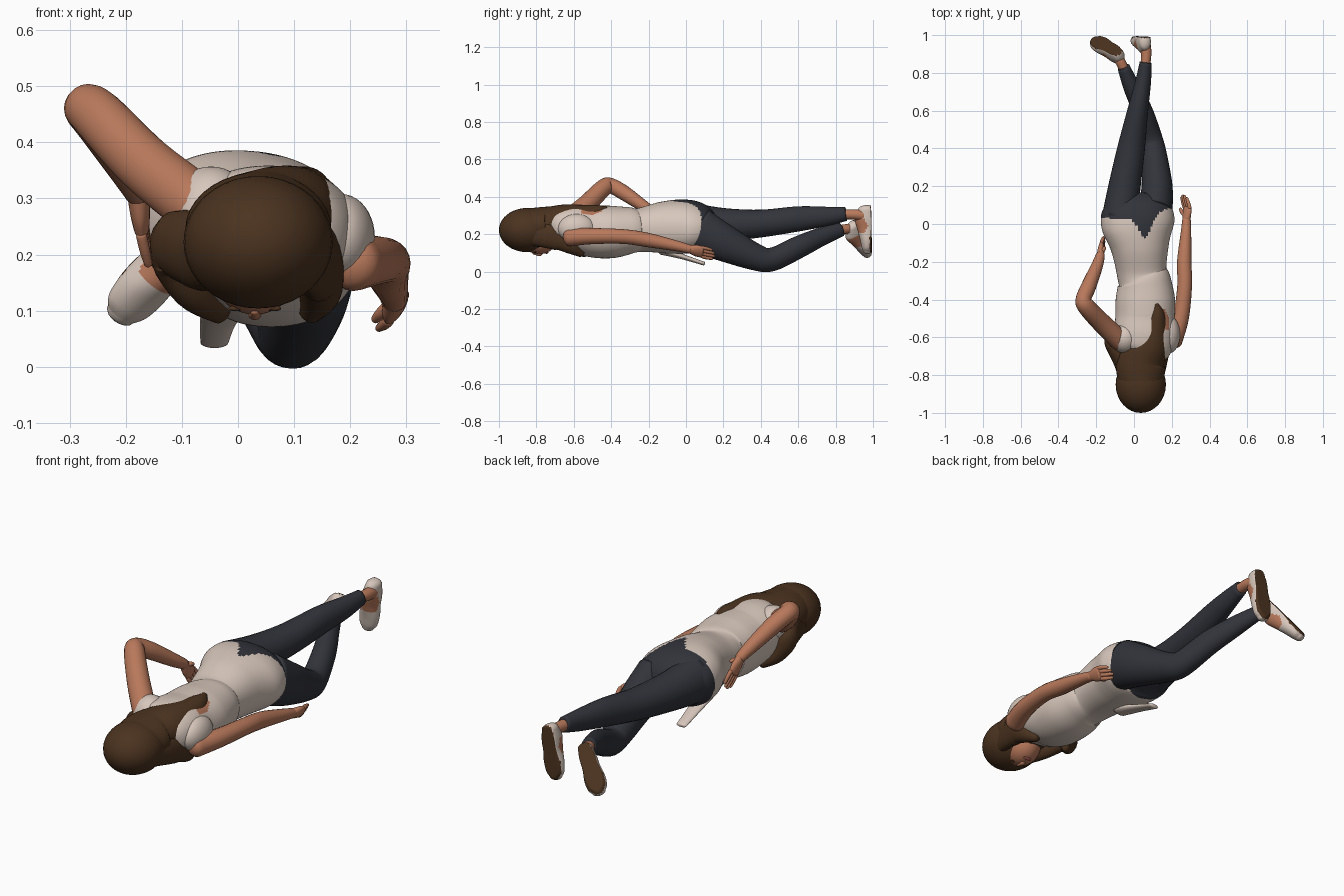
import bpy, bmesh, math
from mathutils import Vector as V

if "Cube" in bpy.data.objects:
    bpy.data.objects.remove(bpy.data.objects["Cube"])


def mat(name, rgb):
    m = bpy.data.materials.new(name)
    m.diffuse_color = (*rgb, 1)
    m.use_nodes = True
    m.node_tree.nodes["Principled BSDF"].inputs["Base Color"].default_value = m.diffuse_color
    return m


SHIRT = mat("cream cloth", (.68, .57, .50))
PANTS = mat("charcoal cloth", (.032, .034, .043))
SKIN = mat("skin", (.48, .19, .105))
HAIR = mat("dark brown", (.070, .033, .014))
LIPS = mat("lip red", (.32, .09, .07))


def finish(bm, name, mats, rule=None):
    bmesh.ops.recalc_face_normals(bm, faces=bm.faces)
    for f in bm.faces:
        f.smooth = True
        if rule:
            f.material_index = rule(f.calc_center_median(), f.normal)
    me = bpy.data.meshes.new(name)
    bm.to_mesh(me)
    bm.free()
    for m in mats:
        me.materials.append(m)
    ob = bpy.data.objects.new(name, me)
    bpy.context.collection.objects.link(ob)
    return ob


def spline(a, b, c, d, t):
    return .5 * (2*b + (c - a)*t + (2*a - 5*b + 4*c - d)*t*t + (3*b - a - 3*c + d)*t**3)


def loft(name, rings, mats, rule=None, up=(0, 0, 1), sides=20, sub=5, cap=.7, shape=None, power=1):
    """Smooth tube with rounded ends; each ring is x, y, z, half width[, half depth]."""
    r = [tuple(k) if len(k) == 5 else (*k, k[3]) for k in rings]
    r = [r[0]] + r + [r[-1]]
    st = []
    for i in range(1, len(r) - 2):
        for s in range(sub):
            st.append([spline(*(r[i+j][k] for j in (-1, 0, 1, 2)), s / sub) for k in range(5)])
    st.append(list(r[-1]))
    pts = [V(s[:3]) for s in st]
    n = len(st)
    tan = [(pts[min(i+1, n-1)] - pts[max(i-1, 0)]).normalized() for i in range(n)]
    allr = [(pts[i], tan[i], st[i][3], st[i][4]) for i in range(n)]
    for end, sg in ((0, -1), (-1, 1)):
        p, t, a, b = allr[end]
        extra = [(p + t*sg*min(a, b)*cap*math.sin(q), t, a*math.cos(q), b*math.cos(q))
                 for q in (.4, .8, 1.15, 1.4)]
        allr = extra[::-1] + allr if end == 0 else allr + extra
    bm = bmesh.new()
    loops = []
    for p, t, a, b in allr:
        side = t.cross(V(up)).normalized()
        top = side.cross(t)
        loop = []
        for k in range(sides):
            c, s = math.cos(k*math.tau/sides), math.sin(k*math.tau/sides)
            c = math.copysign(abs(c)**power, c)
            s = math.copysign(abs(s)**power, s)
            v = p + side*a*c + top*b*s
            loop.append(bm.verts.new(shape(v) if shape else v))
        loops.append(loop)
    for l0, l1 in zip(loops, loops[1:]):
        for k in range(sides):
            bm.faces.new((l0[k], l0[k-1], l1[k-1], l1[k]))
    bm.faces.new(loops[0])
    bm.faces.new(loops[-1])
    return finish(bm, name, mats, rule)


def ball(name, loc, size, m, rot=(0, 0, 0)):
    bm = bmesh.new()
    bmesh.ops.create_uvsphere(bm, u_segments=32, v_segments=20, radius=1)
    bmesh.ops.scale(bm, vec=size, verts=bm.verts)
    ob = finish(bm, name, [m])
    ob.location, ob.rotation_euler = loc, rot
    return ob


# Torso: shirt, seat of the trousers and a bare patch at the back of the neckline
def torso_rule(c, n):
    dip = .12*math.exp(-((c.x - .06)/.045)**2) if c.z > .25 else 0
    if c.y > .03 + .28*max(0, c.x) - dip:
        return 1
    if .13 < c.x < .186 and -.56 < c.y < -.45 and c.z > .27 and c.x < .186 - .5*max(0, c.y + .5):
        return 2
    return 0


def hip_tilt(v):
    """Roll the hips so that the right side sits lower."""
    k = min(1, max(0, (v.y + .25)/.2))
    return V((v.x, v.y, v.z - .07*k*v.x))


loft("torso", [(.045, -.685, .235, .10, .08), (.055, -.655, .24, .145, .108), (.055, -.59, .235, .16, .125),
               (.058, -.5, .215, .157, .138), (.06, -.4, .212, .157, .14), (.055, -.31, .219, .142, .127),
               (.04, -.25, .222, .132, .117), (.03, -.12, .237, .155, .138), (.02, -.01, .242, .192, .144),
               (.02, .07, .235, .187, .13), (.02, .13, .215, .14, .085)],
     [SHIRT, PANTS, SKIN], torso_rule, sides=96, sub=12, power=.92, shape=hip_tilt, cap=.3)
loft("shirt_tail", [(-.02, -.13, .11, .045, .02), (-.035, -.02, .08, .033, .014),
                    (-.042, .095, .043, .025, .010)], [SHIRT])
ball("left_shoulder", (-.048, -.605, .272), (.078, .08, .085), SHIRT)
ball("right_shoulder", (.184, -.585, .23), (.06, .1, .078), SHIRT)

# Trouser legs, one straight and one bent and crossing below
loft("left_leg", [(-.075, .035, .255, .095, .112), (-.05, .2, .25, .085, .09), (-.015, .4, .257, .073, .074),
                  (.02, .6, .282, .055, .067), (.048, .75, .295, .042, .052), (.062, .855, .308, .032, .037)],
     [PANTS], cap=.1, sides=28)
loft("right_leg", [(.112, .07, .22, .092, .12), (.122, .2, .155, .082, .1), (.105, .37, .078, .068, .072),
                   (.088, .46, .065, .06, .063), (.045, .6, .13, .053, .06), (-.01, .72, .185, .045, .05),
                   (-.055, .83, .225, .033, .037)], [PANTS], cap=.1, sides=28)
loft("left_ankle", [(.06, .84, .306, .026), (.065, .9, .305, .027), (.06, .945, .3, .03)], [SKIN])
loft("right_ankle", [(-.05, .815, .22, .026), (-.075, .865, .228, .027), (-.095, .9, .222, .028)], [SKIN])


# Shoes: rounded foot flattened on the sole side, with a bare instep
def foot(name, heel, toe, normal):
    h, d = V(heel), V(toe) - V(heel)
    nrm = (V(normal) - d*V(normal).dot(d)/d.length_squared).normalized()
    prof = [(0, .032, .046), (.2, .038, .066), (.45, .040, .054), (.7, .048, .04), (.9, .044, .031), (1, .03, .024)]

    def flat(v):
        k = (v - h).dot(nrm)
        return v - nrm*max(0, k - .024)

    def rule(c, n):
        k, t = (c - h).dot(nrm), (c - h).dot(d)/d.length_squared
        if k > .013 and n.dot(nrm) > .35:
            return 1
        return 2 if .2 < t < .55 and k < .005 - .1*abs(t - .38) else 0
    loft(name, [(*(h + d*t), a, b) for t, a, b in prof], [SHIRT, HAIR, SKIN], rule,
         up=nrm, shape=flat, sides=48, sub=8)


foot("left_shoe", (.058, .966, .333), (.022, .97, .112), (0, 1, -.05))
foot("right_shoe", (-.08, .892, .245), (-.208, .968, .095), (-.26, .7, .55))


# Arms and hands
def hand(name, wrist, knuckle, tip, across, thumb):
    w, k, t, a = V(wrist), V(knuckle), V(tip), V(across).normalized()
    up = (k - w).cross(a)
    loft(name + "_palm", [(*w, .022, .02), (*w.lerp(k, .55), .034, .018), (*k, .034, .014)], [SKIN], up=up)
    for i in range(4):
        o = a*(i - 1.5)*.018
        e = k.lerp(t, (.85, 1, .97, .8)[i])
        loft(f"{name}_finger_{i+1}", [(*(k + o), .010), (*(k.lerp(e, .5) + o*1.05), .0095), (*(e + o), .007)],
             [SKIN], up=up, sides=10, sub=3)
    loft(name + "_thumb", [(*w.lerp(k, .3), .013), (*w.lerp(V(thumb), .65), .011), (*thumb, .008)],
         [SKIN], up=up, sides=10, sub=3)


loft("left_arm", [(-.07, -.62, .285, .055), (-.165, -.53, .36, .052), (-.25, -.44, .448, .047),
                  (-.268, -.4, .458, .041), (-.24, -.33, .42, .04), (-.195, -.22, .345, .031),
                  (-.178, -.165, .31, .024)], [SKIN])
loft("right_arm", [(.205, -.62, .185, .05), (.247, -.5, .19, .043), (.268, -.33, .187, .039),
                   (.266, -.2, .168, .038), (.275, -.05, .137, .028), (.278, .02, .12, .023)], [SKIN])
hand("left_hand", (-.178, -.165, .31), (-.172, -.12, .25), (-.158, -.085, .19), (0, .8, .6), (-.155, -.125, .3))
hand("right_hand", (.278, .02, .12), (.282, .085, .105), (.262, .15, .09), (.5, 0, .85), (.245, .08, .085))

# Head, face turned to the floor, and neck
ball("face", (.03, -.785, .185), (.083, .1, .092), SKIN)
loft("neck", [(.035, -.77, .2, .055), (.04, -.7, .21, .053), (.04, -.63, .22, .065)], [SKIN])
loft("nose", [(.03, -.815, .1, .008), (.03, -.785, .093, .011, .01), (.03, -.775, .096, .013, .009)],
     [SKIN], sides=12)
ball("lips", (.03, -.745, .102), (.022, .009, .007), LIPS)
for s, side in ((-1, "left"), (1, "right")):
    ball(side + "_eye", (.03 + s*.034, -.808, .104), (.013, .006, .005), HAIR)

# Hair: rounded crown, mass trailing down the back, locks in front of the shoulders
ball("hair_crown", (.036, -.85, .222), (.133, .15, .118), HAIR)
loft("hair_back", [(.036, -.84, .24, .118, .098), (.036, -.77, .245, .13, .1), (.045, -.71, .252, .122, .098),
                   (.083, -.64, .266, .103, .094), (.11, -.55, .288, .07, .072), (.122, -.47, .318, .04, .042),
                   (.12, -.43, .338, .014, .014)], [HAIR], sides=36)
loft("left_lock", [(-.045, -.82, .2, .035, .06), (-.065, -.74, .2, .04, .065), (-.095, -.665, .215, .045, .065),
                   (-.115, -.615, .21, .042, .055), (-.08, -.58, .14, .035, .04), (-.03, -.54, .1, .02, .025)],
     [HAIR])
loft("right_lock", [(.12, -.82, .2, .035, .06), (.138, -.74, .195, .036, .07), (.145, -.67, .185, .042, .075),
                    (.145, -.61, .14, .04, .05), (.13, -.56, .1, .022, .025)], [HAIR])
